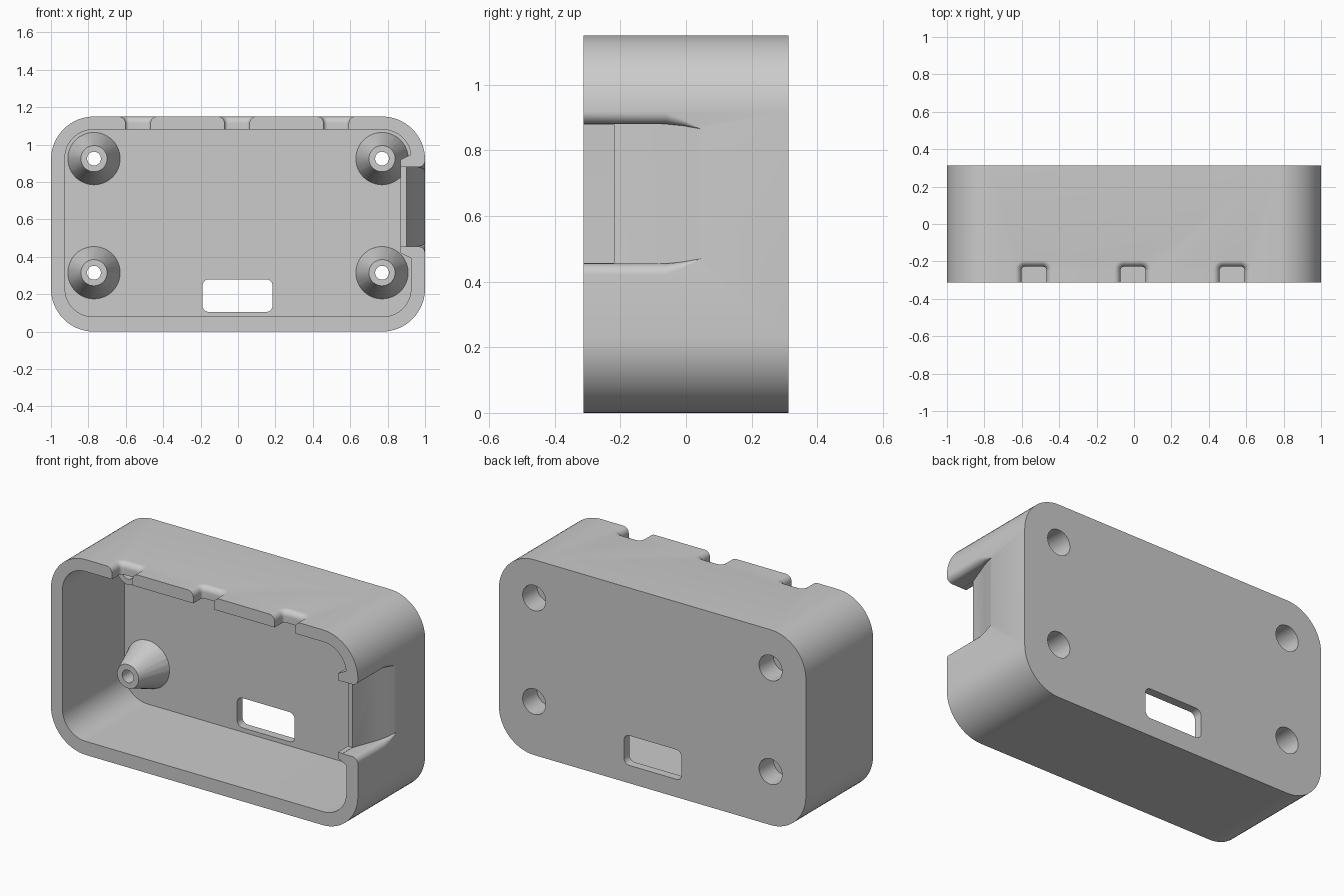
import bpy, bmesh
from math import sin, cos, pi

if "Cube" in bpy.data.objects:
    bpy.data.objects.remove(bpy.data.objects["Cube"], do_unlink=True)

DEPTH = 0.313     # half depth of the case
FLOOR = 0.263     # inner face of the back plate
HEIGHT = 1.15

grey = bpy.data.materials.new("plain_grey")
grey.use_nodes = True
grey.diffuse_color = (0.6, 0.6, 0.6, 1)
grey.node_tree.nodes["Principled BSDF"].inputs["Base Color"].default_value = (0.6, 0.6, 0.6, 1)


def loft(name, rings):
    """Closed solid through rings that share one point count."""
    bm = bmesh.new()
    loops = [[bm.verts.new(p) for p in ring] for ring in rings]
    n = len(loops[0])
    for a, b in zip(loops, loops[1:]):
        for i in range(n):
            j = (i + 1) % n
            bm.faces.new((a[i], a[j], b[j], b[i]))
    bm.faces.new(loops[0])
    bm.faces.new(loops[-1])
    bmesh.ops.remove_doubles(bm, verts=bm.verts, dist=0.00001)
    bmesh.ops.triangulate(bm, faces=[f for f in bm.faces if len(f.verts) == 4])
    bmesh.ops.recalc_face_normals(bm, faces=bm.faces)
    mesh = bpy.data.meshes.new(name)
    bm.to_mesh(mesh)
    bm.free()
    mesh.materials.append(grey)
    obj = bpy.data.objects.new(name, mesh)
    bpy.context.collection.objects.link(obj)
    return obj


def rounded(u0, u1, v0, v1, r, n=16):
    """Rounded rectangle as 2D points."""
    corners = [(u1 - r, v1 - r), (u0 + r, v1 - r), (u0 + r, v0 + r), (u1 - r, v0 + r)]
    return [(cu + r * cos((k + i / n) * pi / 2), cv + r * sin((k + i / n) * pi / 2))
            for k, (cu, cv) in enumerate(corners) for i in range(n + 1)]


def along_y(name, outline, y0, y1):
    return loft(name, [[(x, y, z) for x, z in outline] for y in (y0, y1)])


def cone_y(name, x, z, y0, r0, y1, r1, n=48):
    return loft(name, [[(x + r * cos(2 * pi * i / n), y, z + r * sin(2 * pi * i / n))
                        for i in range(n)] for y, r in ((y0, r0), (y1, r1))])


def cut(target, cutter):
    """Subtract the cutter and discard it."""
    cutter.hide_render = True
    bpy.context.view_layer.objects.active = target
    mod = target.modifiers.new("cut", 'BOOLEAN')
    mod.operation, mod.solver, mod.object = 'DIFFERENCE', 'EXACT', cutter
    bpy.ops.object.modifier_apply(modifier=mod.name)
    bpy.data.objects.remove(cutter, do_unlink=True)


posts = [(x, z) for x in (-0.77, 0.77) for z in (0.315, 0.925)]

# Cavity shape, with the screw posts and side bulge left standing in it
cavity = along_y("cavity", rounded(-0.925, 0.925, 0.08, 1.08, 0.15), -0.6, FLOOR)
for x, z in posts:
    cut(cavity, cone_y("post", x, z, 0.075, 0.07, FLOOR + 0.019, 0.147))
bulge = [(0.87, -0.7), (0.87, -0.22), (0.94, 0.0), (1.0, 0.0), (1.0, -0.7)]
cut(cavity, loft("bulge", [[(x + inset, y, z) for x, y in bulge]
                           for z, inset in ((0.39, 0.06), (0.42, 0.0), (0.92, 0.0), (0.95, 0.06))]))

# Case shell
case = along_y("case_shell", rounded(-1, 1, 0, HEIGHT, 0.23), -DEPTH, DEPTH)
cut(case, cavity)

# Screw holes with a wide recess from the back
for x, z in posts:
    cut(case, cone_y("screw_hole", x, z, -0.1, 0.037, 0.5, 0.037))
    cut(case, cone_y("screw_recess", x, z, 0.18, 0.075, 0.5, 0.075))

# Window in the back plate
cut(case, along_y("back_window", rounded(-0.19, 0.185, 0.105, 0.28, 0.035, 8), 0.1, 0.5))

# Notches along the top edge, flared at the outer surface
FLARE = 0.035
for x in (-0.535, -0.005, 0.525):
    steps = [(1.0, 0)]
    steps += [(HEIGHT - FLARE + FLARE * sin(a), FLARE * (1 - cos(a)))
              for a in (i * pi / 16 for i in range(9))]
    steps.append((1.25, FLARE))
    cut(case, loft("top_notch", [[(u, v, z) for u, v in
                                  rounded(x - 0.067 - o, x + 0.067 + o, -0.6, -0.228 + o, 0.02 + o, 8)]
                                 for z, o in steps]))


# Sloping finger scoop on the left side, with rounded long edges
def scoop_ring(y, d, shrink):
    r = max(0.002, min(0.035, d))
    s = max(1.0, 1 - d + r)
    low, high = 0.455 + shrink, 0.88 - shrink
    arc = [(s - r + r * cos(a), r - r * sin(a)) for a in (i * pi / 16 for i in range(9))]
    half = [(1.1, r)] + arc + [(1 - d, 0)]
    return ([(x, y, high + h) for x, h in half]
            + [(x, y, low - h) for x, h in reversed(half)])


cut(case, loft("side_scoop", [scoop_ring(*p) for p in (
    (-0.6, 0.1, 0), (-0.22, 0.1, 0), (-0.06, 0.04, 0),
    (-0.01, 0.02, 0.005), (0.03, 0.006, 0.012), (0.07, -0.01, 0.02))]))

# Opening through the side wall at the rim
cut(case, along_y("side_opening", rounded(0.75, 1.1, 0.456, 0.879, 0.01, 4), -0.6, -0.22))

# Smooth shading with sharp edges kept
bpy.ops.object.select_all(action='DESELECT')
case.select_set(True)
bpy.context.view_layer.objects.active = case
bpy.ops.object.shade_smooth_by_angle(angle=pi / 6)
